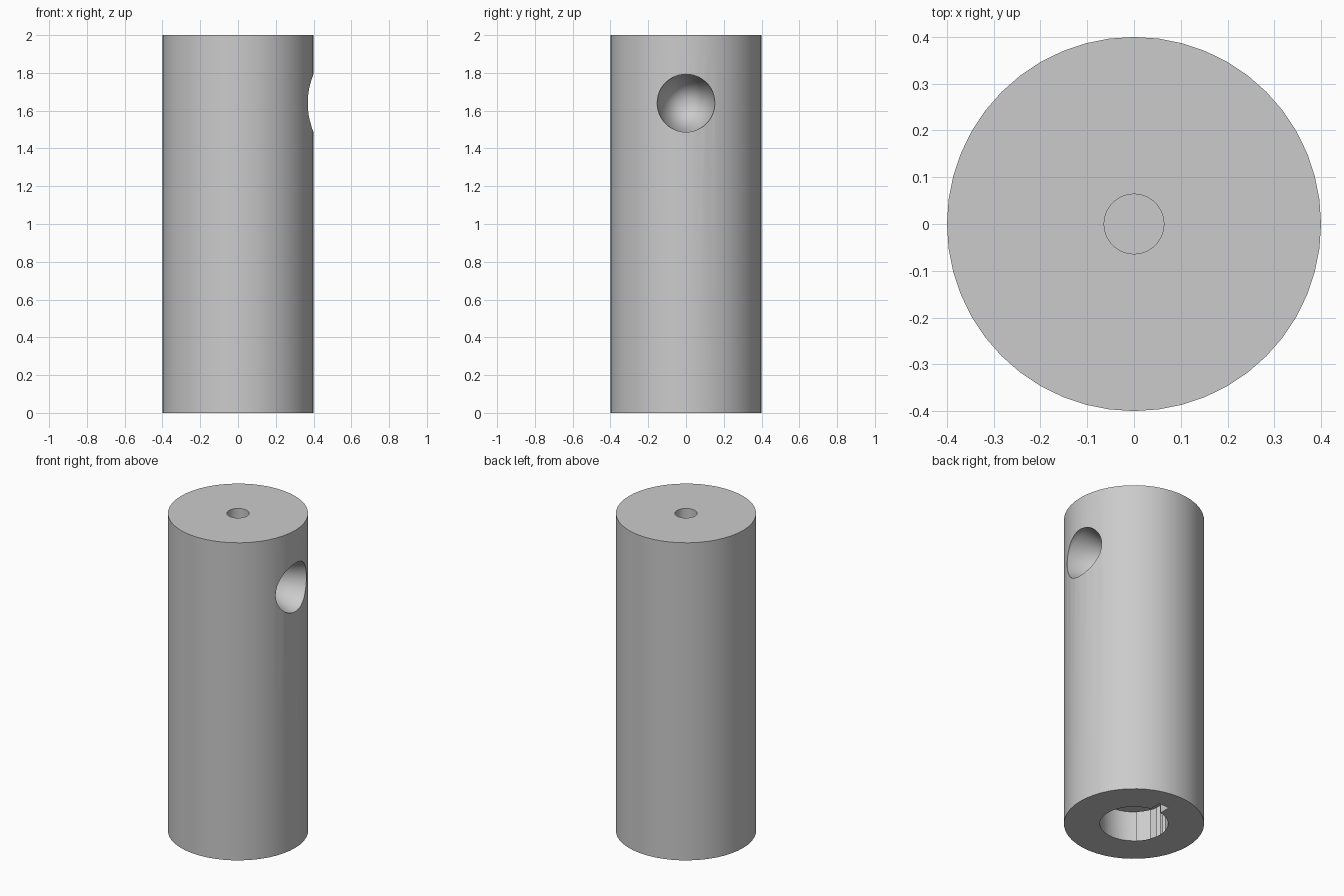
import bpy, bmesh, math
from mathutils import Matrix

cube = bpy.data.objects.get("Cube")
if cube:
    bpy.data.objects.remove(cube, do_unlink=True)

RADIUS, HEIGHT = 0.4, 2.0
BORE_DEPTH = 0.19

grey = bpy.data.materials.new("plain grey")
grey.use_nodes = True
colour = (0.6, 0.6, 0.6, 1)
grey.diffuse_color = colour
grey.node_tree.nodes["Principled BSDF"].inputs["Base Color"].default_value = colour


def add_object(name, bm):
    bmesh.ops.recalc_face_normals(bm, faces=bm.faces)
    mesh = bpy.data.meshes.new(name)
    bm.to_mesh(mesh)
    bm.free()
    mesh.materials.append(grey)
    obj = bpy.data.objects.new(name, mesh)
    bpy.context.collection.objects.link(obj)
    return obj


def turned(name, profile, segments, matrix=Matrix()):
    """Solid of revolution about z from (radius, height) points."""
    bm = bmesh.new()
    verts = [bm.verts.new((r, 0, z)) for r, z in profile]
    edges = [bm.edges.new(pair) for pair in zip(verts, verts[1:])]
    bmesh.ops.spin(bm, geom=verts + edges, cent=(0, 0, 0), axis=(0, 0, 1),
                   angle=math.tau, steps=segments, use_duplicate=False)
    bmesh.ops.remove_doubles(bm, verts=bm.verts, dist=1e-5)
    bm.transform(matrix)
    return add_object(name, bm)


def rod(name, radius, low, high, segments):
    return turned(name, [(0, low), (radius, low), (radius, high), (0, high)], segments)


# Main body
body = rod("cylinder_body", RADIUS, 0, HEIGHT, 48)

# Narrow blind hole in the top and wide bore in the base
top_hole = rod("top_hole_cutter", 0.064, HEIGHT - 0.2, HEIGHT + 0.1, 40)
bore = rod("base_bore_cutter", 0.195, -0.1, BORE_DEPTH, 48)

# Keyway beside the bore
bm = bmesh.new()
bmesh.ops.create_cube(bm, size=1)
bm.transform(Matrix.Translation((0, 0.185, (BORE_DEPTH - 0.1) / 2))
             @ Matrix.Diagonal((0.072, 0.164, BORE_DEPTH + 0.1, 1)))
keyway = add_object("keyway_cutter", bm)

# Tapered hole in the side: short straight mouth, then a cone to the axis
side_hole = turned("side_hole_cutter",
                   [(0, 0), (0.153, 0.365), (0.153, 0.5), (0, 0.5)], 48,
                   Matrix.Translation((0, 0, 1.64)) @ Matrix.Rotation(math.pi / 2, 4, "Y"))

# Cut every hole, then discard the cutters
bpy.ops.object.select_all(action="DESELECT")
bpy.context.view_layer.objects.active = body
body.select_set(True)
for cutter in (top_hole, bore, keyway, side_hole):
    cutter.hide_render = True
    cut = body.modifiers.new(cutter.name, "BOOLEAN")
    cut.operation = "DIFFERENCE"
    cut.solver = "EXACT"
    cut.object = cutter
    bpy.ops.object.modifier_apply(modifier=cut.name)
    bpy.data.objects.remove(cutter, do_unlink=True)

bpy.ops.object.shade_smooth_by_angle(angle=math.radians(30))
